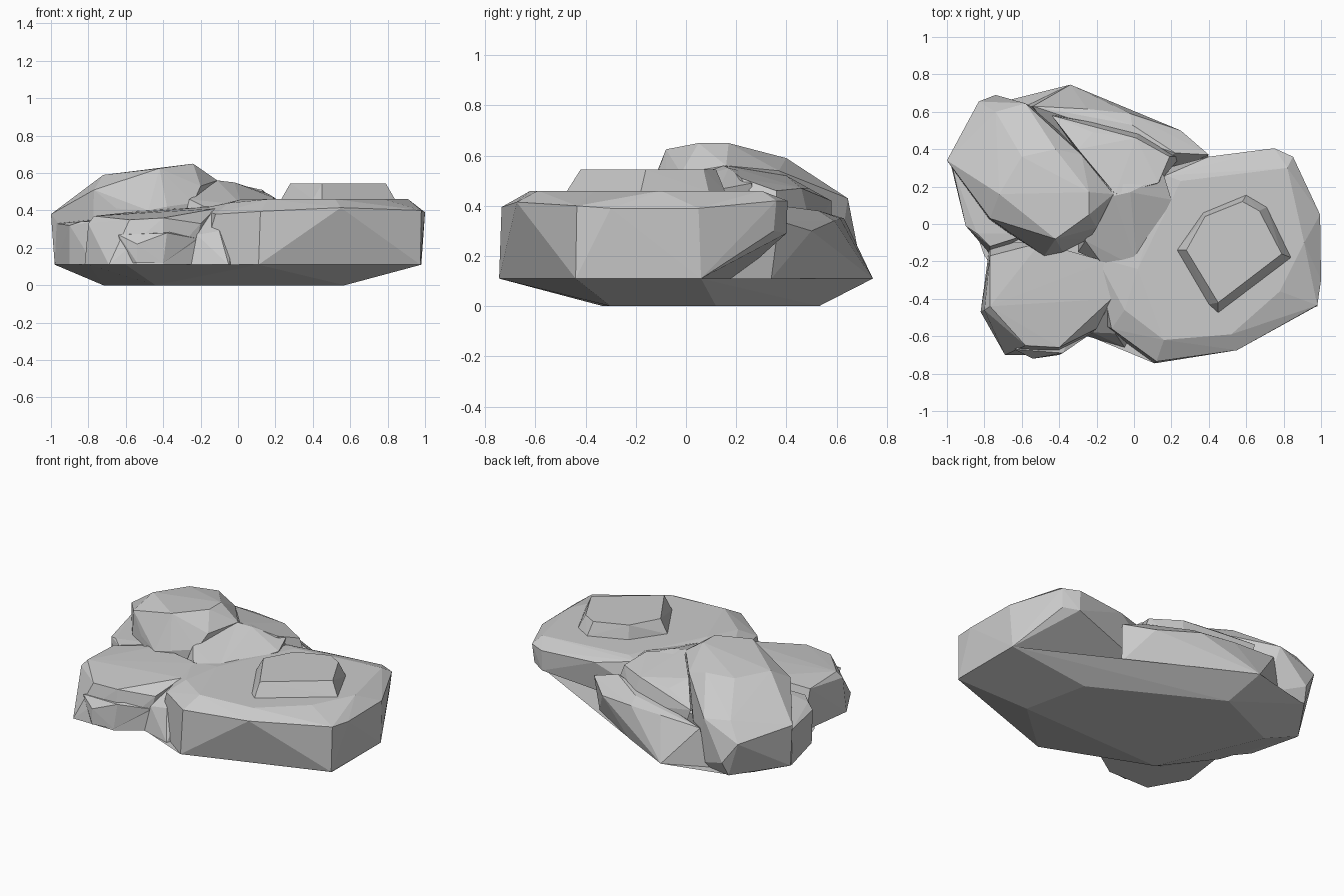
import bpy, bmesh, math


def rock(name, points):
    """Faceted convex boulder wrapped around a few corner points."""
    bm = bmesh.new()
    for p in points:
        bm.verts.new(p)
    res = bmesh.ops.convex_hull(bm, input=bm.verts[:])
    junk = {e for k in ("geom_interior", "geom_unused") for e in res[k]
            if isinstance(e, bmesh.types.BMVert)}
    bmesh.ops.delete(bm, geom=list(junk), context='VERTS')
    bmesh.ops.dissolve_limit(bm, angle_limit=math.radians(1),
                             verts=bm.verts[:], edges=bm.edges[:])
    bmesh.ops.recalc_face_normals(bm, faces=bm.faces[:])
    me = bpy.data.meshes.new(name)
    bm.to_mesh(me)
    bm.free()
    ob = bpy.data.objects.new(name, me)
    bpy.context.collection.objects.link(ob)
    return ob


def ring(outline, z):
    """Level outline of corner points at height z."""
    return [(x, y, z) for x, y in outline]


# Shallow keel under everything
keel_rim = [(.11, -.745), (.98, -.44), (.98, .06), (.40, .34), (-.34, .745),
            (-.76, .64), (-.98, .33), (-.80, -.17), (-.60, -.45)]
keel_foot = [(.57, -.30), (.48, .12), (-.28, .53), (-.72, .33), (-.44, -.33)]
rock("keel", ring(keel_rim, .11) + ring(keel_foot, 0))

# Broad flat slab on the right, with bevelled top edge and undercut back
slab_foot = [(.11, -.745), (.975, -.44), (.98, .06), (-.20, .20), (-.20, -.52)]
slab_top = [(.16, -.62), (.52, -.59), (.78, -.36), (.91, -.10), (.82, .30),
            (.25, .23), (.02, -.24)]
rock("right_slab", ring(slab_foot, .11) + ring(slab_top, .46)
     + [(.12, -.735, .395), (.55, -.675, .415), (.98, -.435, .40),
        (1, -.30, .39), (.995, .05, .39), (-.12, -.56, .38),
        (-.20, -.18, .41), (-.05, -.46, .44),
        (.85, .36, .42), (.75, .405, .42), (.75, .40, .29),
        (.40, .36, .42), (.84, .35, .30), (.17, .26, .45)])

# Low block lying on the slab
block_foot = [(.23, -.14), (.37, .06), (.60, .155), (.71, .09),
              (.84, -.18), (.45, -.475), (.40, -.43)]
block_top = [(.28, -.14), (.38, .04), (.58, .12), (.67, .07),
             (.79, -.16), (.45, -.42)]
rock("top_block", ring(block_foot, .458) + ring(block_top, .545))

# Front left boulder and the ledges at its foot
rock("front_left_boulder",
     ring([(-.82, -.47), (-.69, -.70), (-.40, -.70), (-.25, -.60),
           (-.15, -.2), (-.77, -.1)], .11)
     + [(-.80, -.46, .33), (-.77, -.17, .36), (-.77, -.44, .37),
        (-.58, -.65, .35), (-.40, -.66, .36), (-.20, -.56, .33),
        (-.12, -.40, .41), (-.15, -.20, .42), (-.50, -.10, .40)])
rock("front_ledge",
     ring([(-.60, -.66), (-.54, -.72), (-.40, -.70), (-.20, -.50)], .12)
     + [(-.64, -.67, .27), (-.54, -.72, .22), (-.38, -.69, .28),
        (-.22, -.58, .25), (-.3, -.5, .3)])
rock("gap_stone",
     ring([(-.25, -.6), (-.05, -.66), (.05, -.45), (-.2, -.3)], .11)
     + [(-.22, -.58, .27), (-.10, -.585, .29), (-.14, -.45, .39),
        (0, -.4, .42)])

# Tall tilted boulder at the back left
rock("tall_boulder",
     ring([(-.98, .33), (-.76, .65), (-.50, .60), (-.20, .2),
           (-.30, -.10), (-.48, -.14), (-.78, .02)], .11)
     + [(-1, .34, .38), (-.83, .655, .33), (-.74, .69, .20),
        (-.58, .645, .43), (-.74, .60, .44), (-.77, .03, .51),
        (-.72, .16, .59), (-.60, .36, .585), (-.42, .40, .59),
        (-.28, .37, .54), (-.42, -.08, .625), (-.24, .05, .65),
        (-.24, .17, .65), (-.11, .16, .56), (-.20, -.02, .53),
        (-.24, -.08, .44), (-.38, -.15, .42), (-.48, -.17, .40),
        (-.65, -.06, .41)])

# Small stone on the left flank
rock("left_flank_stone",
     ring([(-.98, .32), (-.90, 0), (-.77, -.16), (-.5, 0)], .11)
     + [(-.97, .30, .33), (-.90, -.01, .32), (-.84, -.05, .34),
        (-.77, -.12, .34), (-.55, -.05, .38)])

# Saddle between the tall boulder and the slab
rock("saddle_stone",
     ring([(-.3, -.15), (0, -.2), (.17, .1), (.1, .3), (-.3, .4)], .3)
     + [(.02, -.235, .43), (-.18, -.20, .42), (-.26, -.09, .46),
        (.20, .13, .465), (.16, .26, .49), (-.02, .17, .55),
        (-.11, .15, .56), (-.22, .40, .50)])

# Stepped stones along the back: upper shelf and lower skirt
rock("back_shelf",
     ring([(-.40, .58), (.04, .50), (.25, .36), (-.1, .1)], .3)
     + [(-.30, .40, .52), (-.22, .49, .47), (.01, .46, .47),
        (.19, .36, .46), (.13, .22, .51), (-.1, .16, .56),
        (-.44, .58, .42)])
rock("back_skirt",
     ring([(-.60, .62), (-.34, .745), (.02, .56), (.38, .34), (-.2, .1)], .11)
     + [(-.34, .67, .24), (-.54, .63, .35), (-.25, .615, .35),
        (-.02, .59, .34), (.25, .50, .30), (.40, .37, .34),
        (-.01, .53, .38), (.22, .38, .40)])
